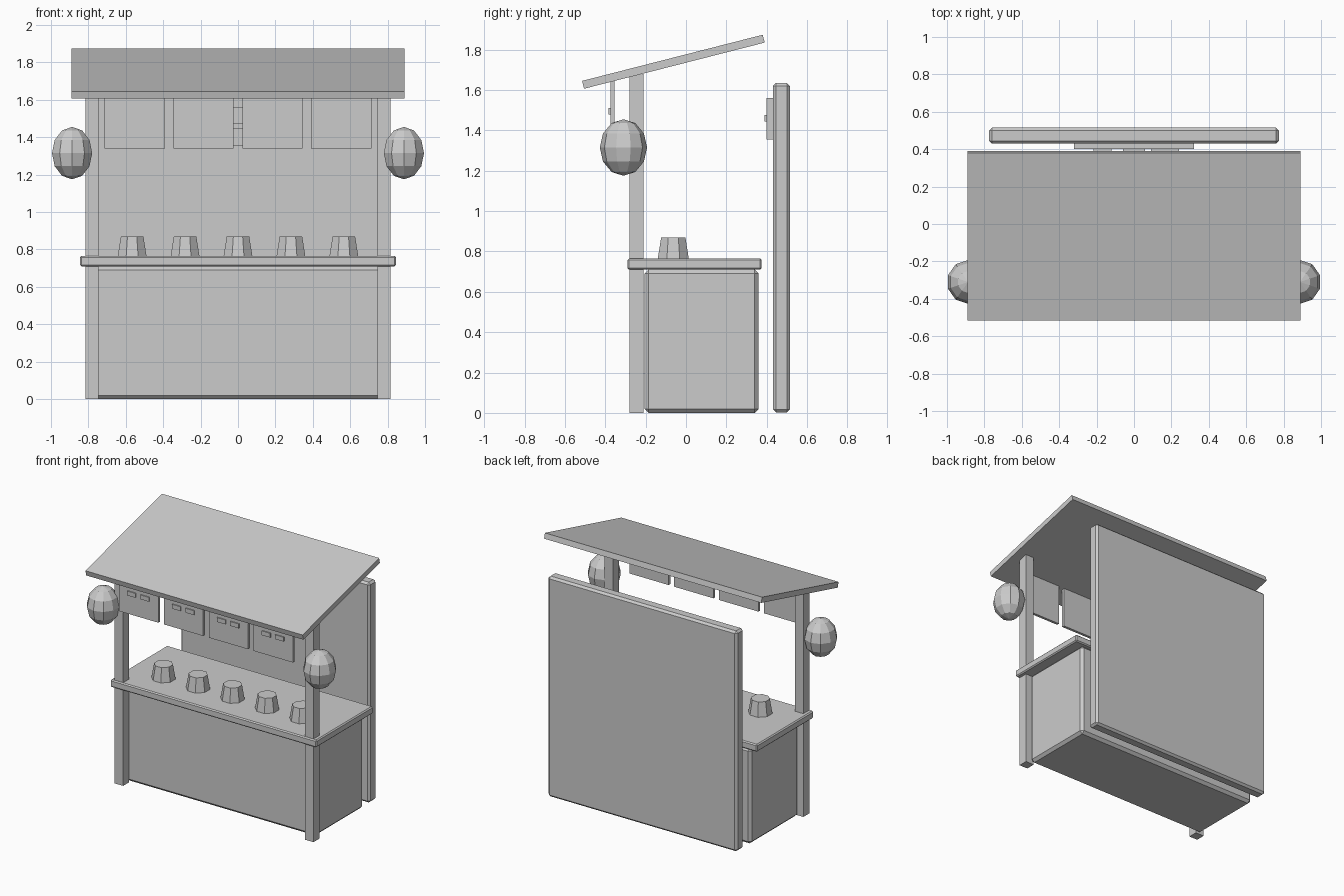
import bpy
import math

cube = bpy.data.objects.get("Cube")
if cube:
    bpy.data.objects.remove(cube, do_unlink=True)

GREY = (0.6, 0.6, 0.6, 1)
grey = bpy.data.materials.new("plain_grey")
grey.use_nodes = True
grey.diffuse_color = GREY
for node in grey.node_tree.nodes:
    if node.type == 'BSDF_PRINCIPLED':
        node.inputs["Base Color"].default_value = GREY


def finish(name):
    obj = bpy.context.object
    obj.name = name
    obj.data.materials.append(grey)
    return obj


def box(name, x, y, z, bevel=0):
    """Box from (min, max) ranges, with an optional chamfer."""
    spans = (x, y, z)
    bpy.ops.mesh.primitive_cube_add(size=1, location=[(a + b) / 2 for a, b in spans])
    obj = finish(name)
    obj.scale = [b - a for a, b in spans]
    bpy.ops.object.transform_apply(location=False, rotation=False, scale=True)
    if bevel:
        mod = obj.modifiers.new("chamfer", 'BEVEL')
        mod.width = bevel
        mod.segments = 1
    return obj


def around(centre, width):
    return (centre - width / 2, centre + width / 2)


# Counter and back wall
box("counter_body", (-0.78, 0.78), (-0.205, 0.36), (0, 0.71), 0.02)
box("counter_top", (-0.845, 0.845), (-0.29, 0.375), (0.71, 0.765), 0.008)
box("back_wall", (-0.775, 0.775), (0.43, 0.515), (0.003, 1.635), 0.015)

# Sloping roof
roof = box("roof", (-0.89, 0.89), around(-0.0625, 0.924), around(1.74, 0.04))
roof.rotation_euler.x = 0.25

# Posts and hanging lanterns
for side, name in ((-1, "right"), (1, "left")):
    box(name + "_post", around(side * 0.78, 0.07), (-0.28, -0.21), (0, 1.68))
    bpy.ops.mesh.primitive_uv_sphere_add(segments=10, ring_count=6, radius=1,
                                         location=(side * 0.887, -0.31, 1.315))
    lantern = finish(name + "_lantern")
    lantern.scale = (0.113, 0.117, 0.14)

# Hanging cloth panels, each with two small tags
for i in range(4):
    cx = (i - 1.5) * 0.368
    box(f"cloth_panel_{i + 1}", around(cx, 0.322), (-0.375, -0.355), (1.34, 1.645))
    for j, shift in enumerate((-0.055, 0.055)):
        box(f"cloth_tag_{i + 1}_{j + 1}", around(cx + shift, 0.07),
            (-0.383, -0.374), around(1.495, 0.032))

# Menu board with raised strips
box("menu_board", (-0.32, 0.32), (0.40, 0.431), (1.355, 1.56))
for i, (cx, width) in enumerate(((-0.168, 0.095), (0, 0.12), (0.165, 0.15))):
    box(f"menu_strip_{i + 1}", around(cx, width), (0.388, 0.401), around(1.46, 0.03))

# Row of tapered cups
for i in range(5):
    bpy.ops.mesh.primitive_cone_add(vertices=8, radius1=0.083, radius2=0.065, depth=0.105,
                                    location=((i - 2) * 0.283, -0.063, 0.8175),
                                    rotation=(0, 0, math.pi / 8))
    finish(f"cup_{i + 1}")
